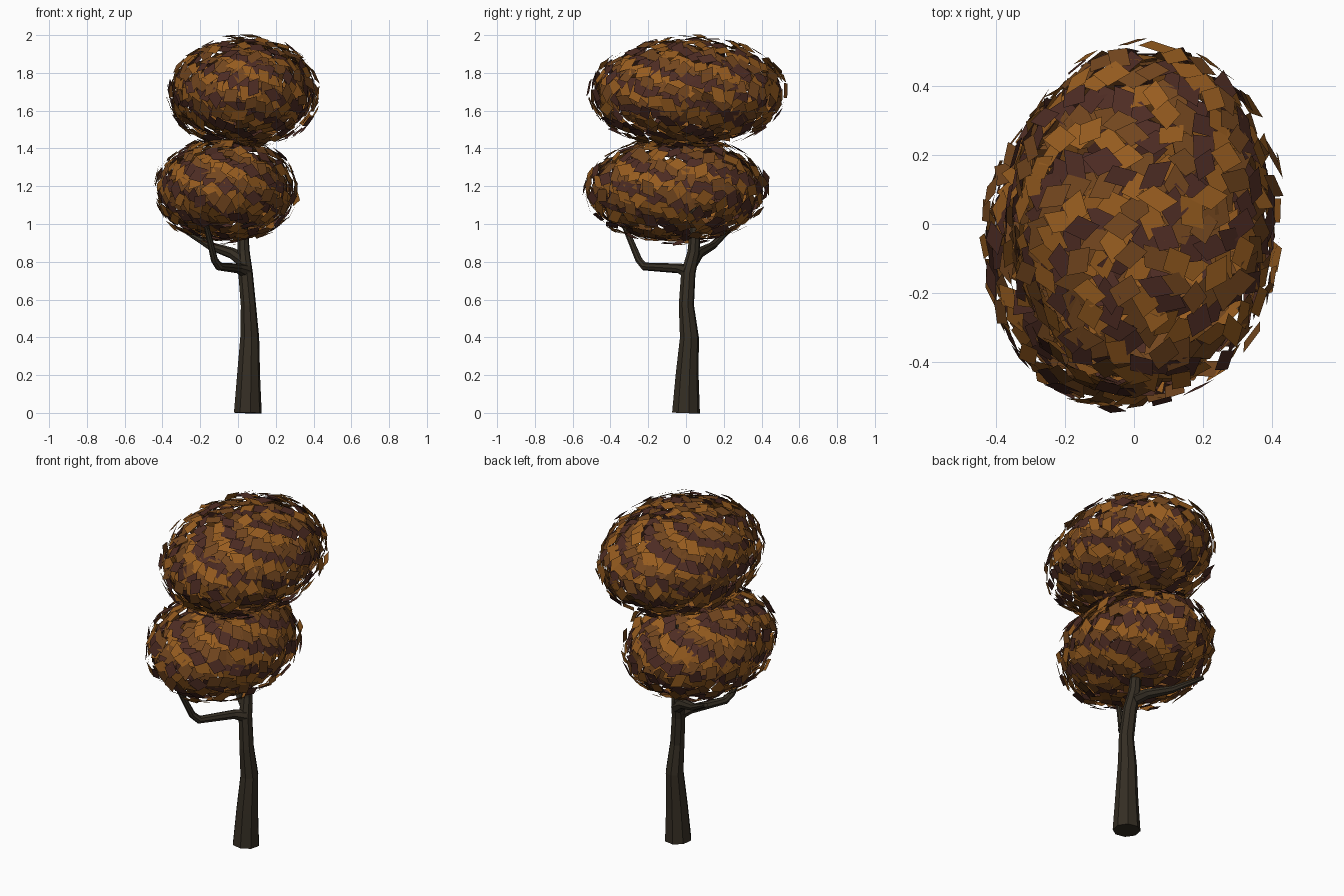
import bpy, math, random
from mathutils import Vector

random.seed(4)
if "Cube" in bpy.data.objects:
    bpy.data.objects.remove(bpy.data.objects["Cube"], do_unlink=True)


def material(name, rgb):
    m = bpy.data.materials.new(name)
    m.use_nodes = True
    m.diffuse_color = (*rgb, 1)
    bsdf = m.node_tree.nodes["Principled BSDF"]
    bsdf.inputs["Base Color"].default_value = (*rgb, 1)
    bsdf.inputs["Roughness"].default_value = 0.9
    return m


BARK = material("dark bark", (0.035, 0.027, 0.017))
LEAVES = [material("orange brown leaf", (0.31, 0.108, 0.014)),
          material("brown leaf", (0.17, 0.061, 0.013)),
          material("maroon leaf", (0.075, 0.025, 0.017))]


def limb(name, points):
    """Eight-sided tapering limb through (x, y, z, radius) points."""
    curve = bpy.data.curves.new(name, "CURVE")
    curve.dimensions = "3D"
    curve.bevel_depth = 1
    curve.bevel_resolution = 2
    curve.use_fill_caps = True
    spline = curve.splines.new("POLY")
    spline.points.add(len(points) - 1)
    spline.use_smooth = False
    for p, (x, y, z, r) in zip(spline.points, points):
        p.co = (x, y, z, 1)
        p.radius = r
    temp = bpy.data.objects.new(name + "_path", curve)
    bpy.context.collection.objects.link(temp)
    graph = bpy.context.evaluated_depsgraph_get()
    mesh = bpy.data.meshes.new_from_object(temp.evaluated_get(graph))
    bpy.data.objects.remove(temp, do_unlink=True)
    mesh.materials.clear()
    mesh.materials.append(BARK)
    bpy.context.collection.objects.link(bpy.data.objects.new(name, mesh))


def crown(name, centre, radii, count):
    """Ellipsoid shell of loose four-cornered leaves, spread on a spiral."""
    centre, verts, faces = Vector(centre), [], []
    golden = math.pi * (3 - math.sqrt(5))
    for i in range(count):
        h = 1 - 2 * (i + 0.5) / count
        ring = math.sqrt(1 - h * h)
        a = i * golden
        unit = Vector((ring * math.cos(a), ring * math.sin(a), h))
        pos = Vector(u * r for u, r in zip(unit, radii)) * random.uniform(0.9, 1.06)
        normal = Vector(u / r for u, r in zip(unit, radii)).normalized()
        normal += Vector(random.gauss(0, 0.09) for _ in range(3))
        normal.normalize()
        # Random turn in the leaf plane, then a skewed diamond
        side = normal.orthogonal().normalized()
        other = normal.cross(side)
        t = random.uniform(0, math.tau)
        u = side * math.cos(t) + other * math.sin(t)
        v = normal.cross(u)
        long, wide = random.uniform(0.05, 0.064), random.uniform(0.036, 0.047)
        skew = random.uniform(-0.015, 0.015)
        k = len(verts)
        verts += [centre + pos + d for d in
                  (u * long, v * wide + u * skew, -u * long, -v * wide - u * skew)]
        faces.append((k, k + 1, k + 2, k + 3))
    mesh = bpy.data.meshes.new(name)
    mesh.from_pydata(verts, [], faces)
    for m in LEAVES:
        mesh.materials.append(m)
    # Cycling along the spiral gives slanting colour bands
    for poly in mesh.polygons:
        poly.material_index = poly.index % len(LEAVES)
    bpy.context.collection.objects.link(bpy.data.objects.new(name, mesh))


# Trunk, running up inside both crowns
limb("trunk", [(0.052, 0, 0, 0.075), (0.056, 0.006, 0.2, 0.062), (0.062, 0.018, 0.4, 0.051),
               (0.055, 0.002, 0.57, 0.041), (0.04, 0.012, 0.74, 0.039),
               (0.03, 0.04, 0.85, 0.033), (0.025, 0.05, 1.0, 0.027),
               (0.03, 0.03, 1.35, 0.018), (0.04, 0.02, 1.6, 0.01)])

# Branches
limb("front_branch", [(0.04, 0.01, 0.75, 0.038), (0, -0.04, 0.765, 0.026),
                      (-0.1, -0.22, 0.775, 0.022), (-0.125, -0.25, 0.81, 0.019),
                      (-0.17, -0.33, 1.0, 0.014), (-0.18, -0.35, 1.08, 0.01)])
limb("back_branch", [(0.035, 0.03, 0.8, 0.038), (-0.03, 0.065, 0.845, 0.03),
                     (-0.15, 0.14, 0.885, 0.021), (-0.29, 0.23, 0.97, 0.012)])

# Foliage
crown("lower_crown", (-0.062, -0.05, 1.18), (0.366, 0.465, 0.275), 580)
crown("upper_crown", (0.03, 0.01, 1.695), (0.388, 0.505, 0.288), 640)
